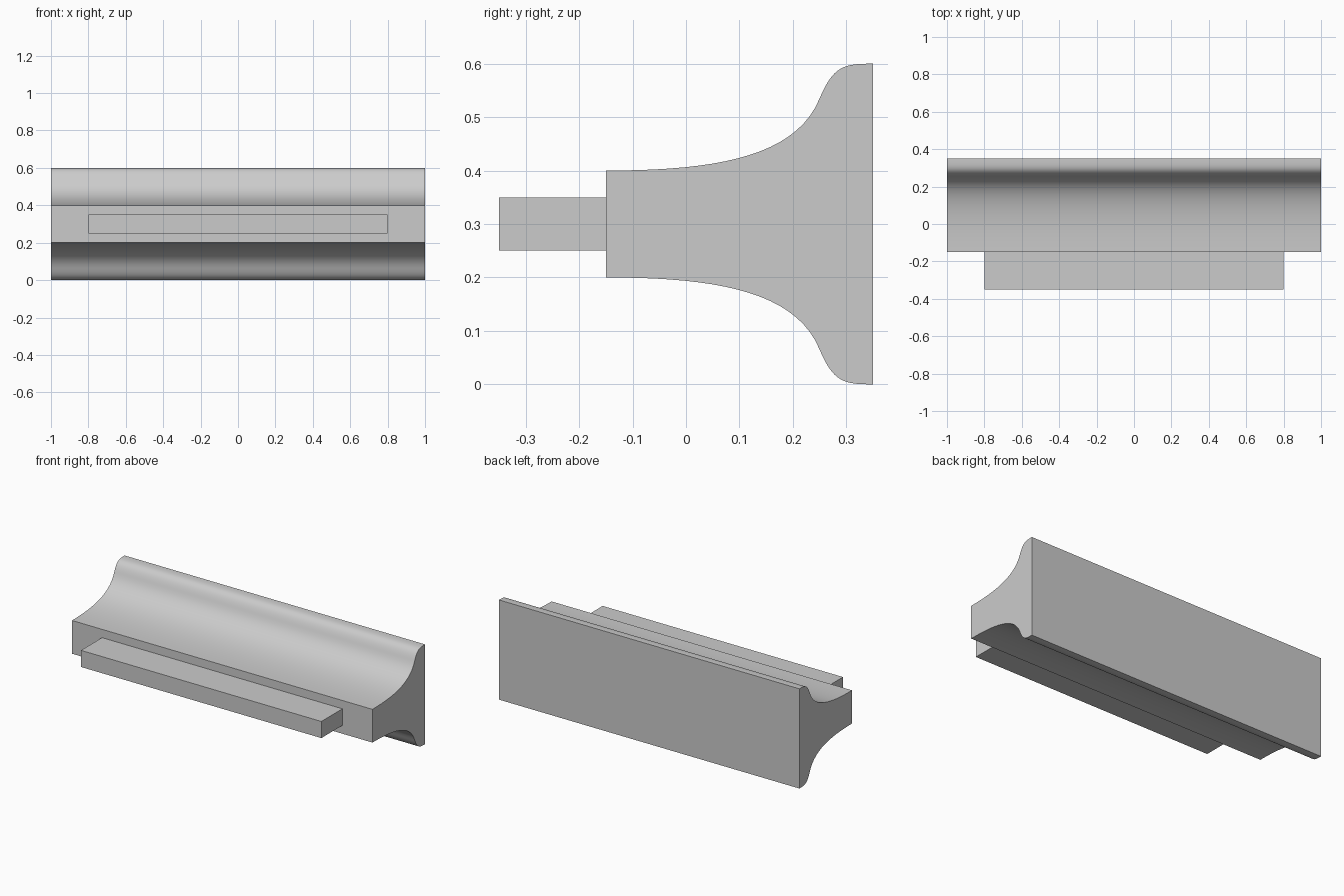
import bpy
import bmesh
from mathutils import Vector
from mathutils.geometry import interpolate_bezier

cube = bpy.data.objects.get("Cube")
if cube:
    bpy.data.objects.remove(cube, do_unlink=True)

MID_Z = 0.3

grey = bpy.data.materials.new("light grey")
grey.use_nodes = True
colour = (0.6, 0.6, 0.6, 1)
grey.diffuse_color = colour
grey.node_tree.nodes["Principled BSDF"].inputs["Base Color"].default_value = colour


def extrude_profile(name, points, half_length):
    """Sweep a closed (y, z) outline along x, centred on x = 0."""
    bm = bmesh.new()
    face = bm.faces.new([bm.verts.new((-half_length, y, z)) for y, z in points])
    result = bmesh.ops.extrude_face_region(bm, geom=[face])
    verts = [v for v in result["geom"] if isinstance(v, bmesh.types.BMVert)]
    bmesh.ops.translate(bm, verts=verts, vec=(2 * half_length, 0, 0))
    bmesh.ops.recalc_face_normals(bm, faces=bm.faces)
    mesh = bpy.data.meshes.new(name)
    bm.to_mesh(mesh)
    bm.free()
    mesh.materials.append(grey)
    obj = bpy.data.objects.new(name, mesh)
    bpy.context.collection.objects.link(obj)
    bpy.ops.object.select_all(action='DESELECT')
    obj.select_set(True)
    bpy.context.view_layer.objects.active = obj
    bpy.ops.object.shade_smooth_by_angle(angle=0.5)
    return obj


def bezier(*controls):
    return interpolate_bezier(*[Vector((y, z, 0)) for y, z in controls], 20)


# Flared body: S-curve on top, mirrored below, flat front and back
upper = bezier((-0.15, 0.4), (0.05, 0.4), (0.205, 0.424), (0.25, 0.535))
upper += bezier((0.25, 0.535), (0.276, 0.596), (0.295, 0.6), (0.35, 0.6))[1:]
outline = [(p.x, p.y) for p in upper]
outline += [(y, 2 * MID_Z - z) for y, z in reversed(outline)]
extrude_profile("flared_body", outline, 1.0)

# Thin tongue projecting from the front
tongue = [(-0.35, 0.25), (-0.15, 0.25), (-0.15, 0.35), (-0.35, 0.35)]
extrude_profile("front_tongue", tongue, 0.8)
